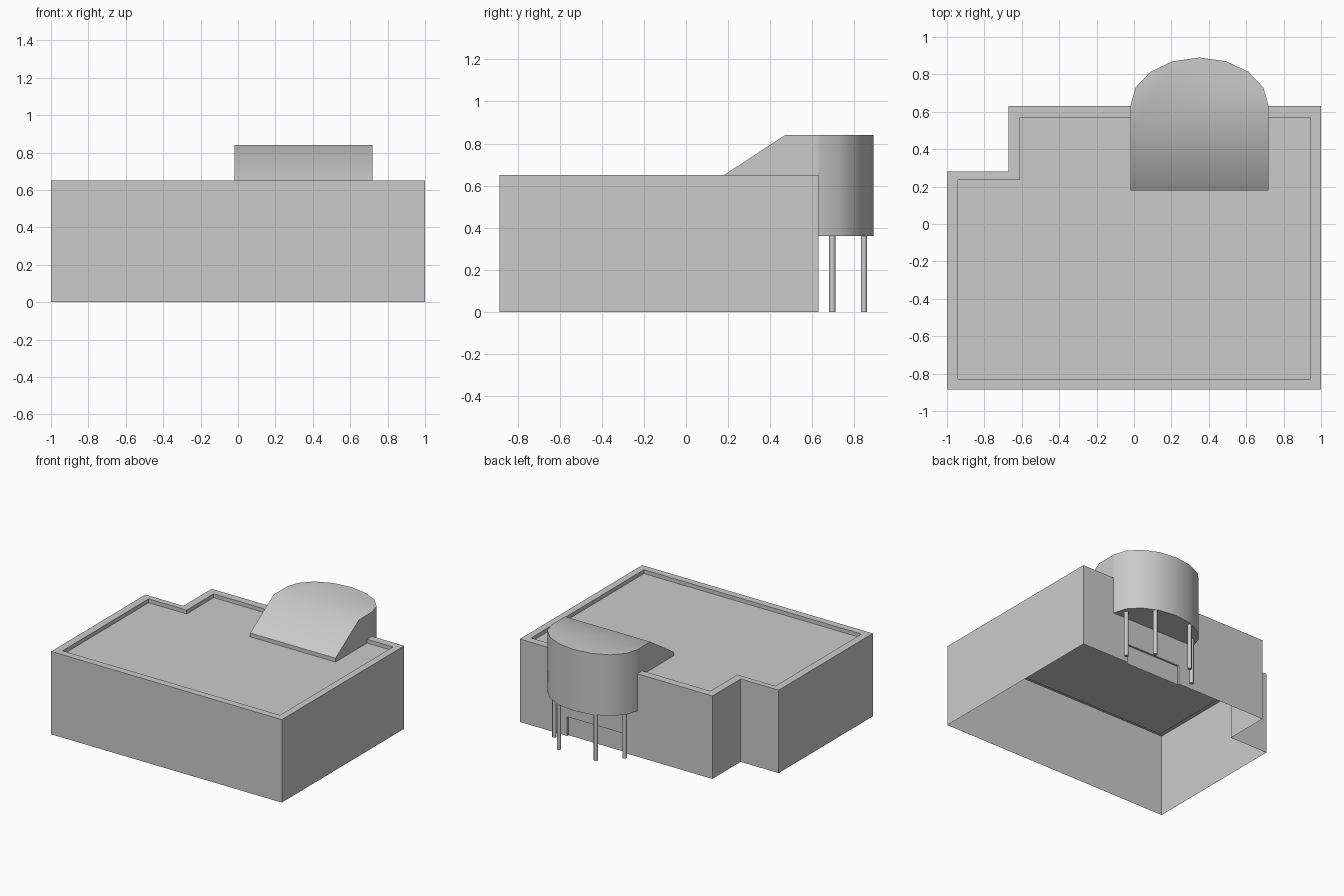
import bpy, bmesh
from math import cos, sin, pi, radians

if "Cube" in bpy.data.objects:
    bpy.data.objects.remove(bpy.data.objects["Cube"])

TOP, ROOF = 0.65, 0.62
WALL_Y = 0.63
DOOR_X0, DOOR_X1, DOOR_H = 0.11, 0.59, 0.15


def make_object(name, faces, smooth=None):
    """Build a mesh from polygons given as coordinate lists, welding shared corners."""
    bm = bmesh.new()
    for pts in faces:
        bm.faces.new([bm.verts.new(p) for p in pts])
    bmesh.ops.remove_doubles(bm, verts=bm.verts, dist=1e-4)
    bmesh.ops.recalc_face_normals(bm, faces=bm.faces)
    mesh = bpy.data.meshes.new(name)
    bm.to_mesh(mesh)
    bm.free()
    obj = bpy.data.objects.new(name, mesh)
    bpy.context.collection.objects.link(obj)
    if smooth:
        bpy.ops.object.select_all(action='DESELECT')
        obj.select_set(True)
        bpy.context.view_layer.objects.active = obj
        bpy.ops.object.shade_smooth_by_angle(angle=radians(smooth))
    return obj


def at(points, z):
    return [(x, y, z) for x, y in points]


def bridge(a, b, closed=True):
    """Quads between two point loops of equal length."""
    n = len(a)
    return [[a[i], a[(i + 1) % n], b[(i + 1) % n], b[i]]
            for i in range(n if closed else n - 1)]


# Main building: stepped footprint, open underneath, parapet around a sunken roof
outer = [(-1, -0.885), (1, -0.885), (1, WALL_Y), (-0.67, WALL_Y), (-0.67, 0.28), (-1, 0.28)]
inner = [(-0.94, -0.83), (0.945, -0.83), (0.945, 0.57), (-0.61, 0.57), (-0.61, 0.235), (-0.94, 0.235)]
walls = bridge(at(outer, 0), at(outer, TOP))
# Back wall with a low doorway cut out of its lower edge
walls[2] = [(x, WALL_Y, z) for x, z in
            [(1, 0), (DOOR_X1, 0), (DOOR_X1, DOOR_H), (DOOR_X0, DOOR_H),
             (DOOR_X0, 0), (-0.67, 0), (-0.67, TOP), (1, TOP)]]
parapet = bridge(at(outer, TOP), at(inner, TOP)) + bridge(at(inner, TOP), at(inner, ROOF))
make_object("building_shell", walls + parapet + [at(inner, ROOF)])

# Shallow doorway recess
door = [(DOOR_X1, 0), (DOOR_X1, DOOR_H), (DOOR_X0, DOOR_H), (DOOR_X0, 0)]
rim = [(x, WALL_Y, z) for x, z in door]
panel = [(x, WALL_Y - 0.015, z) for x, z in door]
make_object("entrance_recess", bridge(rim, panel, closed=False) + [panel])

# Entrance canopy: half-oval drum with a sloping tail running down onto the roof
CX, RX, RY = 0.35, 0.37, 0.26
CAP, UNDER = 0.84, 0.36
arc = [(CX + RX * cos(pi * i / 8), WALL_Y + RY * sin(pi * i / 8)) for i in range(9)]
left, right = CX - RX, CX + RX
profile = [(WALL_Y, CAP), (0.47, CAP), (0.18, TOP), (0.18, ROOF), (WALL_Y, ROOF)]
side_l = [(left, y, z) for y, z in profile]
side_r = [(right, y, z) for y, z in profile]
canopy = bridge(at(arc, UNDER), at(arc, CAP), closed=False)
canopy += [at(arc, CAP) + [side_l[1], side_r[1]], at(arc, UNDER), side_l, side_r]
canopy += bridge(side_l[1:4], side_r[1:4], closed=False)
make_object("entrance_canopy", canopy, smooth=40)

# Slim columns carrying the canopy, mirrored about its centre line
for row, dx, y in (("inner", 0.305, 0.695), ("outer", 0.16, 0.845)):
    for label, s in (("left", -1), ("right", 1)):
        ring = [(CX + s * dx + 0.016 * cos(pi * (i + 0.5) / 4),
                 y + 0.016 * sin(pi * (i + 0.5) / 4)) for i in range(8)]
        make_object(f"{row}_column_{label}",
                    bridge(at(ring, 0), at(ring, UNDER)) + [at(ring, 0), at(ring, UNDER)],
                    smooth=50)
